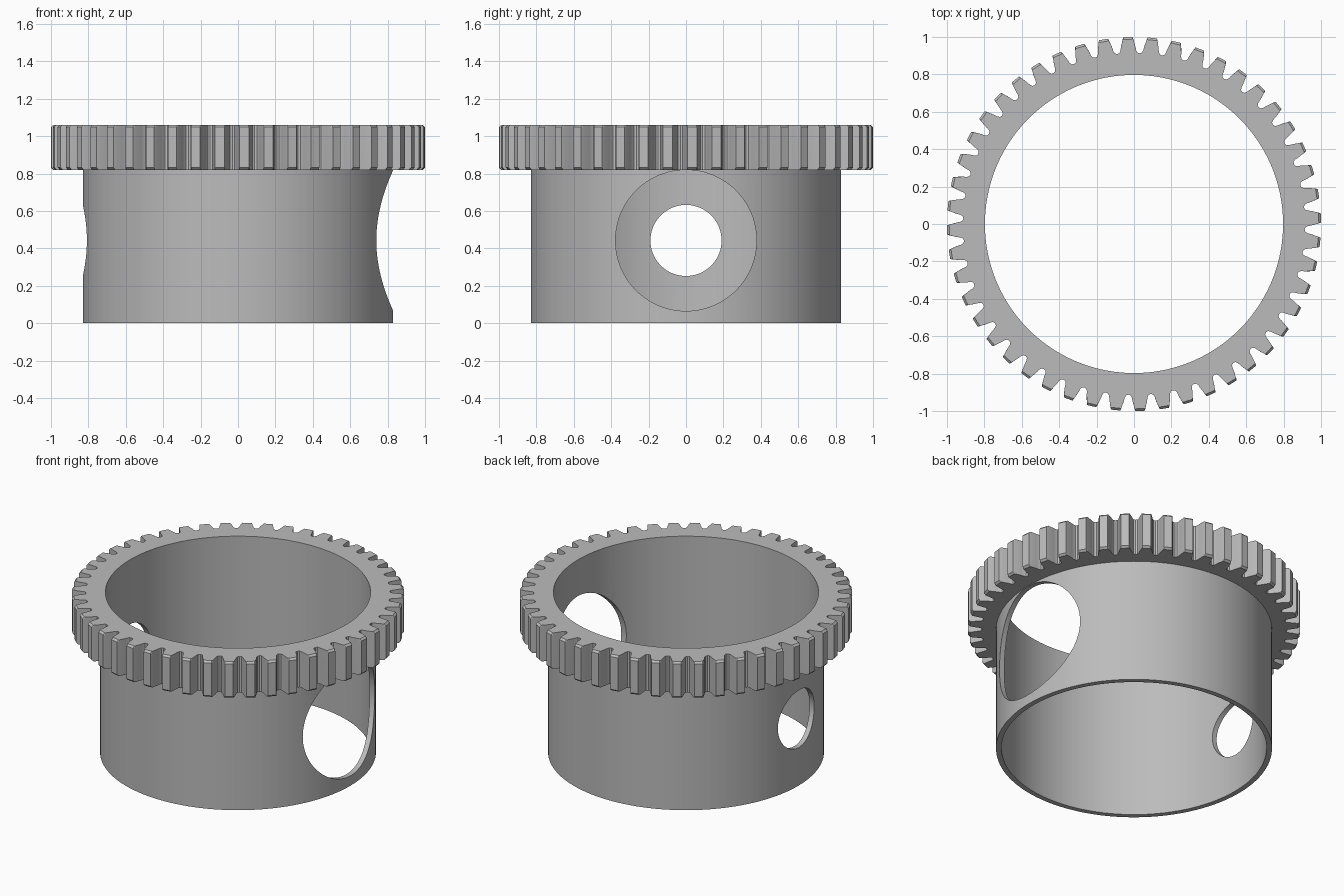
import bpy, bmesh, math

cube = bpy.data.objects.get("Cube")
if cube:
    bpy.data.objects.remove(cube, do_unlink=True)

TEETH = 48
PITCH = 2 * math.pi / TEETH
PHASE = PITCH / 4
INNER, OUTER = 0.797, 0.83
GEAR_Z, TOP_Z, CHAMFER = 0.82, 1.06, 0.012

grey = bpy.data.materials.new("plain grey")
grey.use_nodes = True
colour = (0.5, 0.5, 0.5, 1)
grey.diffuse_color = colour
grey.node_tree.nodes["Principled BSDF"].inputs["Base Color"].default_value = colour

# One tooth: position across the pitch, radius
half = [(-0.5, 0.913), (-0.40, 0.917), (-0.345, 0.929), (-0.32, 0.945),
        (-0.22, 0.99), (-0.19, 1.0)]
tooth = half + [(-a, r) for a, r in half[:0:-1]]
outline = [((i + a) * PITCH + PHASE, r) for i in range(TEETH) for a, r in tooth]


def add_ring(bm, z, radius=None, limit=2):
    """Ring of vertices, following the teeth unless a radius is given."""
    ring = []
    for a, r in outline:
        r = radius or min(r, limit)
        ring.append(bm.verts.new((r * math.cos(a), r * math.sin(a), z)))
    return ring


# Sleeve with toothed rim, as one closed shell
bm = bmesh.new()
tip = 1 - CHAMFER
rings = [
    add_ring(bm, 0, INNER),
    add_ring(bm, 0, OUTER),
    add_ring(bm, GEAR_Z, OUTER),
    add_ring(bm, GEAR_Z, limit=tip),
    add_ring(bm, GEAR_Z + CHAMFER),
    add_ring(bm, TOP_Z - CHAMFER),
    add_ring(bm, TOP_Z, limit=tip),
    add_ring(bm, TOP_Z, INNER),
]
count = len(outline)
for lower, upper in zip(rings, rings[1:] + rings[:1]):
    for i in range(count):
        j = (i + 1) % count
        bm.faces.new((lower[i], lower[j], upper[j], upper[i]))
bmesh.ops.recalc_face_normals(bm, faces=bm.faces)
mesh = bpy.data.meshes.new("geared_sleeve")
bm.to_mesh(mesh)
bm.free()
sleeve = bpy.data.objects.new("geared_sleeve", mesh)
bpy.context.collection.objects.link(sleeve)
mesh.materials.append(grey)


# Round side holes: large on the left, small on the right
def cut_hole(name, x, radius):
    bpy.ops.mesh.primitive_cylinder_add(vertices=96, radius=radius, depth=0.8,
                                        location=(x, 0, 0.442),
                                        rotation=(0, math.pi / 2, 0))
    cutter = bpy.context.object
    cutter.name = name
    cutter.hide_render = True
    cutter.data.materials.append(grey)
    mod = sleeve.modifiers.new(name, "BOOLEAN")
    mod.operation = "DIFFERENCE"
    mod.solver = "EXACT"
    mod.object = cutter
    bpy.context.view_layer.objects.active = sleeve
    bpy.ops.object.modifier_apply(modifier=mod.name)
    bpy.data.objects.remove(cutter, do_unlink=True)


cut_hole("large_hole_cutter", 0.8, 0.377)
cut_hole("small_hole_cutter", -0.8, 0.19)

# Smooth walls with sharp rims
bpy.ops.object.select_all(action="DESELECT")
sleeve.select_set(True)
bpy.context.view_layer.objects.active = sleeve
bpy.ops.object.shade_smooth_by_angle(angle=math.radians(25))
